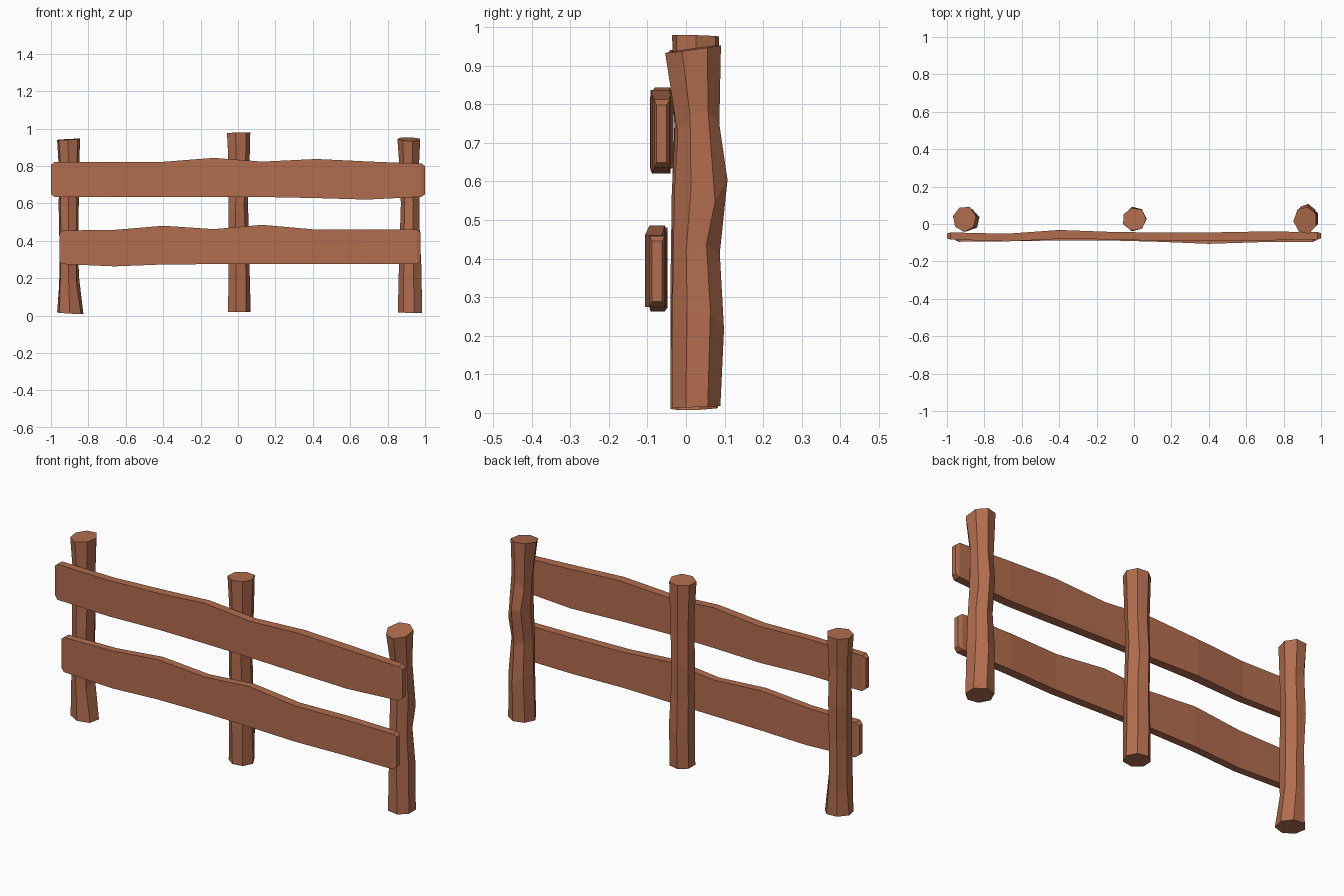
import bpy, bmesh, math, random

random.seed(4)
wood = bpy.data.materials.new("brown wood")
wood.diffuse_color = (0.445, 0.153, 0.076, 1)


def loft(name, rings):
    """Skin a closed tube through rings of points, capping both ends."""
    bm = bmesh.new()
    vs = [[bm.verts.new(p) for p in ring] for ring in rings]
    n = len(vs[0])
    for a, b in zip(vs, vs[1:]):
        for i in range(n):
            j = (i + 1) % n
            bm.faces.new((a[i], a[j], b[j], b[i]))
    bm.faces.new(vs[0][::-1])
    bm.faces.new(vs[-1])
    bmesh.ops.recalc_face_normals(bm, faces=bm.faces)
    me = bpy.data.meshes.new(name)
    bm.to_mesh(me)
    bm.free()
    me.materials.append(wood)
    ob = bpy.data.objects.new(name, me)
    bpy.context.collection.objects.link(ob)


def post(name, sections, phase, tilt):
    """Sections are (z, x min, x max, y min, y max) of a rough seven-sided log."""
    rings = []
    for k, (z, x0, x1, y0, y1) in enumerate(sections):
        end = k in (0, len(sections) - 1)
        ring = []
        for i in range(7):
            a = phase + math.tau * i / 7
            f = 1.03 + random.uniform(-0.05, 0.03)
            dx = (x1 - x0) / 2 * math.cos(a) * f
            dy = (y1 - y0) / 2 * math.sin(a) * f
            if end:
                t = tilt[0 if k == 0 else 1]
                dz = t[0] * dx + t[1] * dy
            else:
                dz = random.uniform(-0.04, 0.04)
            ring.append(((x0 + x1) / 2 + dx, (y0 + y1) / 2 + dy, z + dz))
        rings.append(ring)
    loft(name, rings)


def plank(name, sections):
    """Sections are (x, bottom z, top z, front y, back y); the ends are chamfered."""
    def ring(x, z0, z1, y0, y1, c=0.0):
        return [(x, y0 + c * .5, z0 + c), (x, y1 - c * .5, z0 + c),
                (x, y1 - c * .5, z1 - c), (x, y0 + c * .5, z1 - c)]
    first, last = sections[0], sections[-1]
    rings = [ring(*first, c=0.014)]
    rings.append(ring(first[0] + 0.018, *first[1:]))
    rings += [ring(*s) for s in sections[1:-1]]
    rings.append(ring(last[0] - 0.018, *last[1:]))
    rings.append(ring(*last, c=0.014))
    loft(name, rings)


# Posts
post("left_post", [
    (0.012, -0.97, -0.825, -0.04, 0.088),
    (0.19, -0.958, -0.852, -0.038, 0.088),
    (0.40, -0.955, -0.855, -0.04, 0.088),
    (0.58, -0.96, -0.85, -0.035, 0.092),
    (0.76, -0.958, -0.85, -0.03, 0.085),
    (0.942, -0.97, -0.845, -0.04, 0.095)], 0.2, ((-0.06, 0.03), (0.05, 0.03)))
post("middle_post", [
    (0.02, -0.058, 0.065, -0.035, 0.088),
    (0.22, -0.055, 0.063, -0.037, 0.09),
    (0.40, -0.055, 0.06, -0.036, 0.085),
    (0.57, -0.055, 0.052, -0.036, 0.09),
    (0.76, -0.052, 0.06, -0.03, 0.083),
    (0.977, -0.062, 0.065, -0.036, 0.088)], 0.9, ((0, 0), (0.03, -0.03)))
post("right_post", [
    (0.016, 0.857, 0.99, -0.04, 0.088),
    (0.23, 0.862, 0.982, -0.036, 0.096),
    (0.40, 0.865, 0.975, -0.036, 0.085),
    (0.57, 0.87, 0.975, -0.03, 0.11),
    (0.75, 0.865, 0.97, -0.022, 0.085),
    (0.943, 0.855, 0.978, -0.055, 0.093)], 0.5, ((-0.02, 0.03), (-0.03, 0.14)))

# Planks nailed across the front
plank("upper_plank", [
    (-1.0, 0.635, 0.82, -0.083, -0.045),
    (-0.68, 0.633, 0.82, -0.093, -0.052),
    (-0.40, 0.633, 0.822, -0.08, -0.032),
    (-0.13, 0.633, 0.843, -0.082, -0.042),
    (0.13, 0.634, 0.823, -0.09, -0.046),
    (0.42, 0.628, 0.837, -0.092, -0.045),
    (0.69, 0.620, 0.824, -0.088, -0.040),
    (1.0, 0.635, 0.812, -0.083, -0.043)])
plank("lower_plank", [
    (-0.955, 0.275, 0.455, -0.095, -0.055),
    (-0.66, 0.263, 0.458, -0.092, -0.055),
    (-0.40, 0.273, 0.480, -0.088, -0.048),
    (-0.13, 0.275, 0.462, -0.088, -0.05),
    (0.13, 0.275, 0.485, -0.095, -0.055),
    (0.40, 0.275, 0.461, -0.106, -0.062),
    (0.68, 0.275, 0.461, -0.097, -0.052),
    (0.975, 0.275, 0.459, -0.095, -0.055)])
